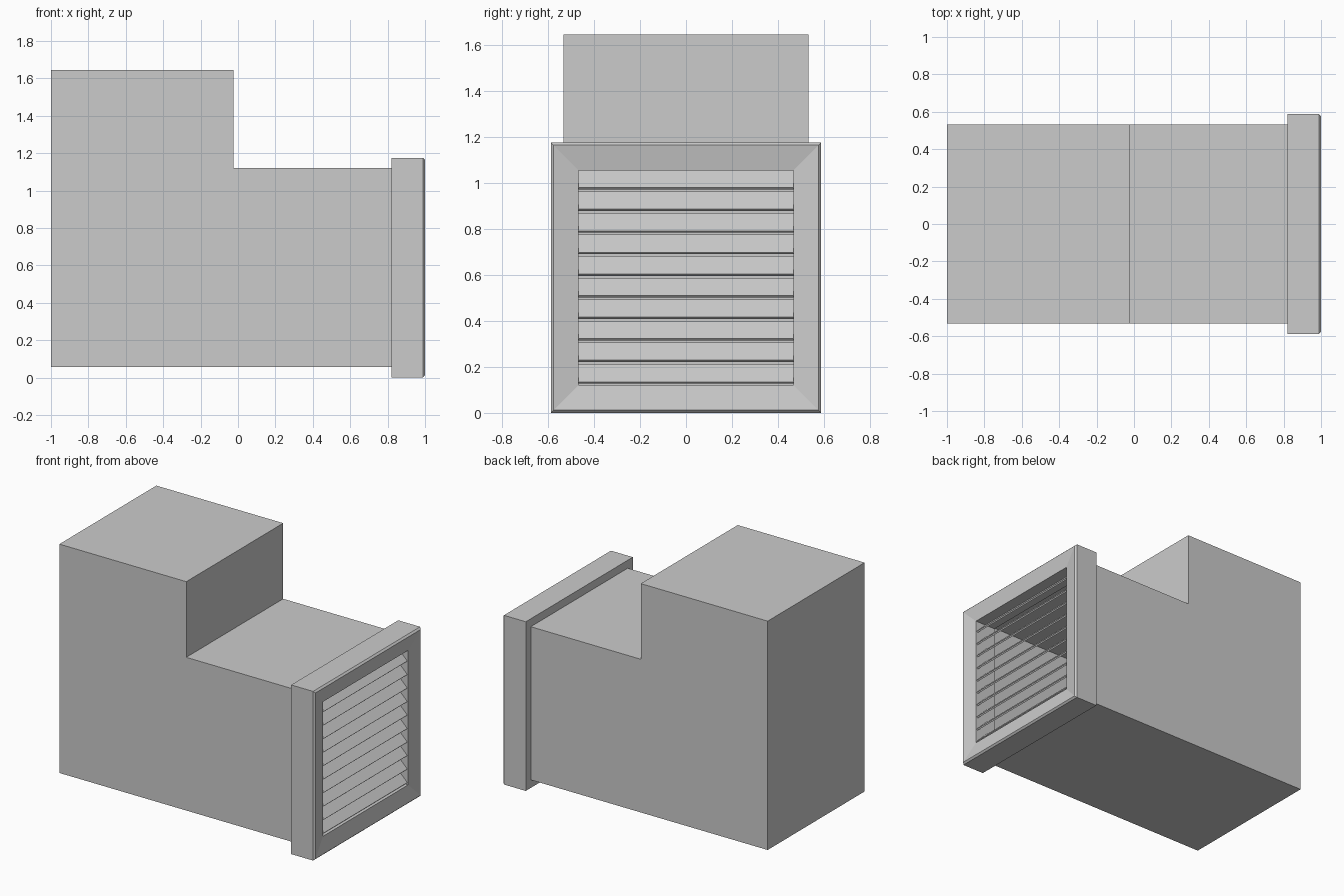
import bpy, bmesh
from mathutils import Vector

cube = bpy.data.objects.get("Cube")
if cube:
    bpy.data.objects.remove(cube, do_unlink=True)

metal = bpy.data.materials.new("light grey metal")
metal.use_nodes = True
GREY = (0.6, 0.6, 0.6, 1.0)
metal.diffuse_color = GREY
metal.node_tree.nodes["Principled BSDF"].inputs["Base Color"].default_value = GREY

MID_Z = 0.5875      # centre height of the duct mouth
OPENING = 0.467     # half width of the mouth
DUCT_HALF = 0.532


def finish(name, bm):
    bmesh.ops.recalc_face_normals(bm, faces=bm.faces)
    mesh = bpy.data.meshes.new(name)
    bm.to_mesh(mesh)
    bm.free()
    mesh.materials.append(metal)
    obj = bpy.data.objects.new(name, mesh)
    bpy.context.collection.objects.link(obj)
    return obj


def prism(bm, profile, half):
    """Extrude an x-z profile across y from -half to half."""
    face = bm.faces.new([bm.verts.new((x, -half, z)) for x, z in profile])
    new = bmesh.ops.extrude_face_region(bm, geom=[face])["geom"]
    verts = [g for g in new if isinstance(g, bmesh.types.BMVert)]
    bmesh.ops.translate(bm, verts=verts, vec=(0, 2 * half, 0))


# L-shaped duct, with its mouth pushed in to make the hollow channel
bm = bmesh.new()
low, shoulder, top = MID_Z - DUCT_HALF, MID_Z + DUCT_HALF, 1.645
prism(bm, [(-1, low), (0.82, low), (0.82, shoulder), (-0.025, shoulder),
           (-0.025, top), (-1, top)], DUCT_HALF)
bmesh.ops.recalc_face_normals(bm, faces=bm.faces)
mouth = max(bm.faces, key=lambda f: f.calc_center_median().x)
bmesh.ops.inset_region(bm, faces=[mouth], thickness=DUCT_HALF - OPENING)
channel = bmesh.ops.extrude_discrete_faces(bm, faces=[mouth])["faces"][0]
bmesh.ops.translate(bm, verts=channel.verts, vec=(-1.76, 0, 0))
finish("duct", bm)

# Square frame: concentric loops joined into a ring with chamfer and sloped face
bm = bmesh.new()
section = [(0.82, OPENING), (0.82, 0.5875), (0.988, 0.5875),
           (1.0, 0.576), (0.98, OPENING)]
corners = [(-1, -1), (1, -1), (1, 1), (-1, 1)]
loops = [[bm.verts.new((x, sy * h, MID_Z + sz * h)) for sy, sz in corners]
         for x, h in section]
for i, loop in enumerate(loops):
    after = loops[(i + 1) % len(loops)]
    for j in range(4):
        k = (j + 1) % 4
        bm.faces.new((loop[j], loop[k], after[k], after[j]))
finish("frame", bm)

# Ten slanted louver blades
bm = bmesh.new()
run = Vector((-0.077, 0.077))
thick = Vector((0.008, 0.008))
for i in range(10):
    front = Vector((0.966, 0.127 + i * 0.0938))
    prism(bm, [front, front + thick, front + thick + run, front + run], OPENING)
finish("louver_blades", bm)
